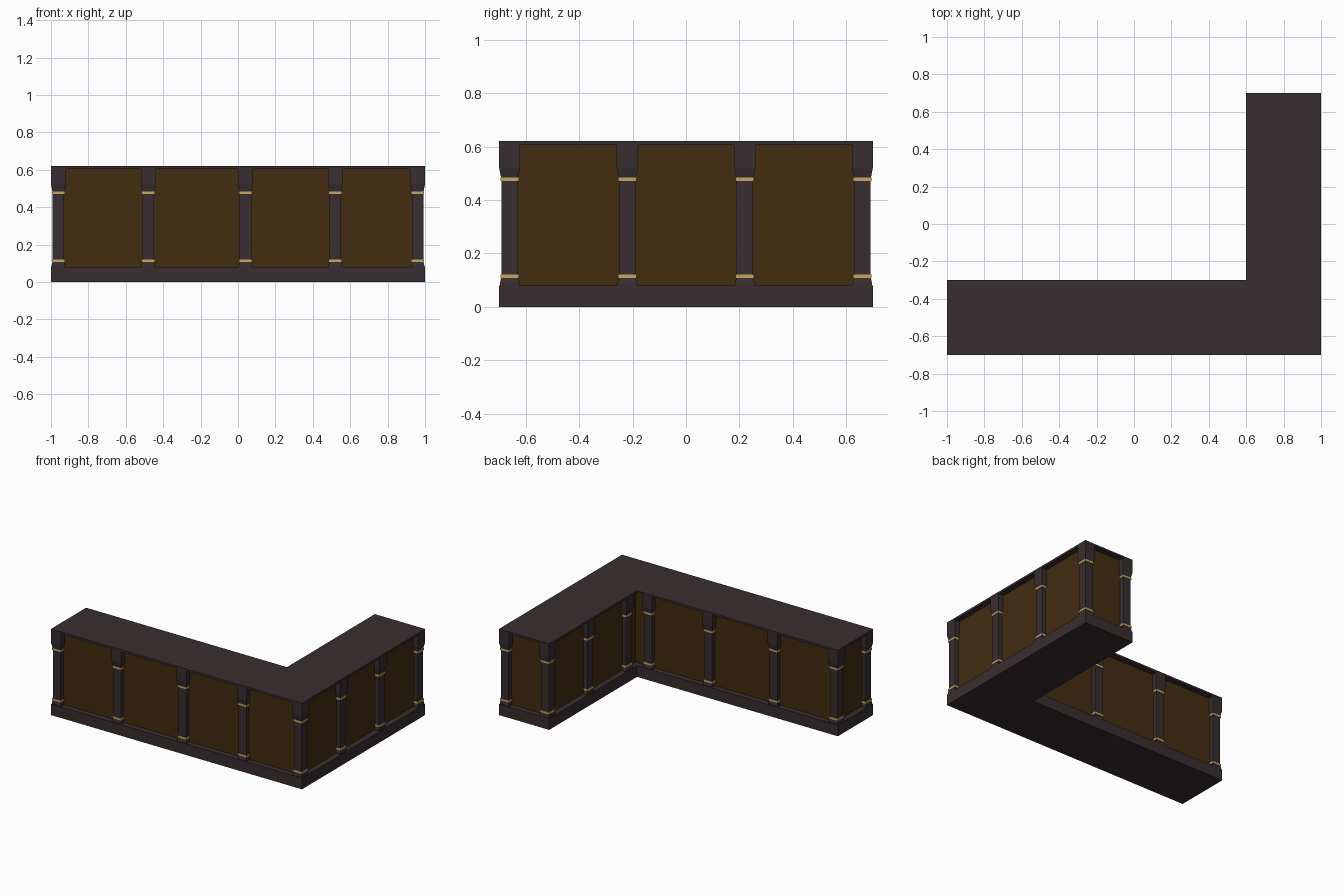
import bpy, bmesh

if "Cube" in bpy.data.objects:
    bpy.data.objects.remove(bpy.data.objects["Cube"])


def material(name, rgb):
    m = bpy.data.materials.new(name)
    m.diffuse_color = (*rgb, 1)
    m.use_nodes = True
    m.node_tree.nodes["Principled BSDF"].inputs["Base Color"].default_value = m.diffuse_color
    return m


DARK = material("dark wood", (0.039, 0.027, 0.029))
BROWN = material("brown panel", (0.056, 0.025, 0.005))
GOLD = material("gold trim", (0.58, 0.38, 0.13))


def finish(bm, name, mat):
    bmesh.ops.recalc_face_normals(bm, faces=bm.faces)
    me = bpy.data.meshes.new(name)
    bm.to_mesh(me)
    bm.free()
    me.materials.append(mat)
    ob = bpy.data.objects.new(name, me)
    bpy.context.collection.objects.link(ob)
    return ob


def l_slab(name, inset, z0, z1, mat):
    """L-shaped counter footprint, inset from its edge and extruded."""
    i = inset
    pts = [(-1 + i, -0.7 + i), (1 - i, -0.7 + i), (1 - i, 0.7 - i),
           (0.6 + i, 0.7 - i), (0.6 + i, -0.3 - i), (-1 + i, -0.3 - i)]
    bm = bmesh.new()
    f = bm.faces.new([bm.verts.new((x, y, z0)) for x, y in pts])
    ext = bmesh.ops.extrude_face_region(bm, geom=[f])
    for v in ext["geom"]:
        if isinstance(v, bmesh.types.BMVert):
            v.co.z = z1
    return finish(bm, name, mat)


def square_turning(name, cx, cy, profile, mat):
    """Square post built from (half width, height) rings."""
    bm = bmesh.new()
    rings = [[bm.verts.new((cx + sx * h, cy + sy * h, z))
              for sx, sy in ((-1, -1), (1, -1), (1, 1), (-1, 1))]
             for h, z in profile]
    for a, b in zip(rings, rings[1:]):
        for k in range(4):
            n = (k + 1) % 4
            bm.faces.new((a[k], a[n], b[n], b[k]))
    bm.faces.new(rings[0][::-1])
    bm.faces.new(rings[-1])
    return finish(bm, name, mat)


# Counter body
l_slab("base_plinth", 0, 0, 0.08, DARK)
l_slab("panel_body", 0.04, 0.08, 0.605, BROWN)
l_slab("counter_top", 0, 0.605, 0.62, DARK)

# Posts on both sides of each arm, plus the outer corner
spots = [(x, y) for x in (-0.96, -0.48, 0.04, 0.52) for y in (-0.66, -0.34)]
spots += [(x, y) for y in (-0.22, 0.22, 0.66) for x in (0.64, 0.96)]
spots.append((0.96, -0.66))

POST = [(0.036, 0.08), (0.036, 0.09), (0.031, 0.112), (0.031, 0.478),
        (0.0395, 0.52), (0.0395, 0.605)]
for n, (x, y) in enumerate(spots):
    square_turning(f"post_{n}", x, y, POST, DARK)
    for label, z in (("lower", 0.114), ("upper", 0.477)):
        square_turning(f"{label}_band_{n}", x, y,
                       [(0.035, z - 0.007), (0.035, z + 0.007)], GOLD)
